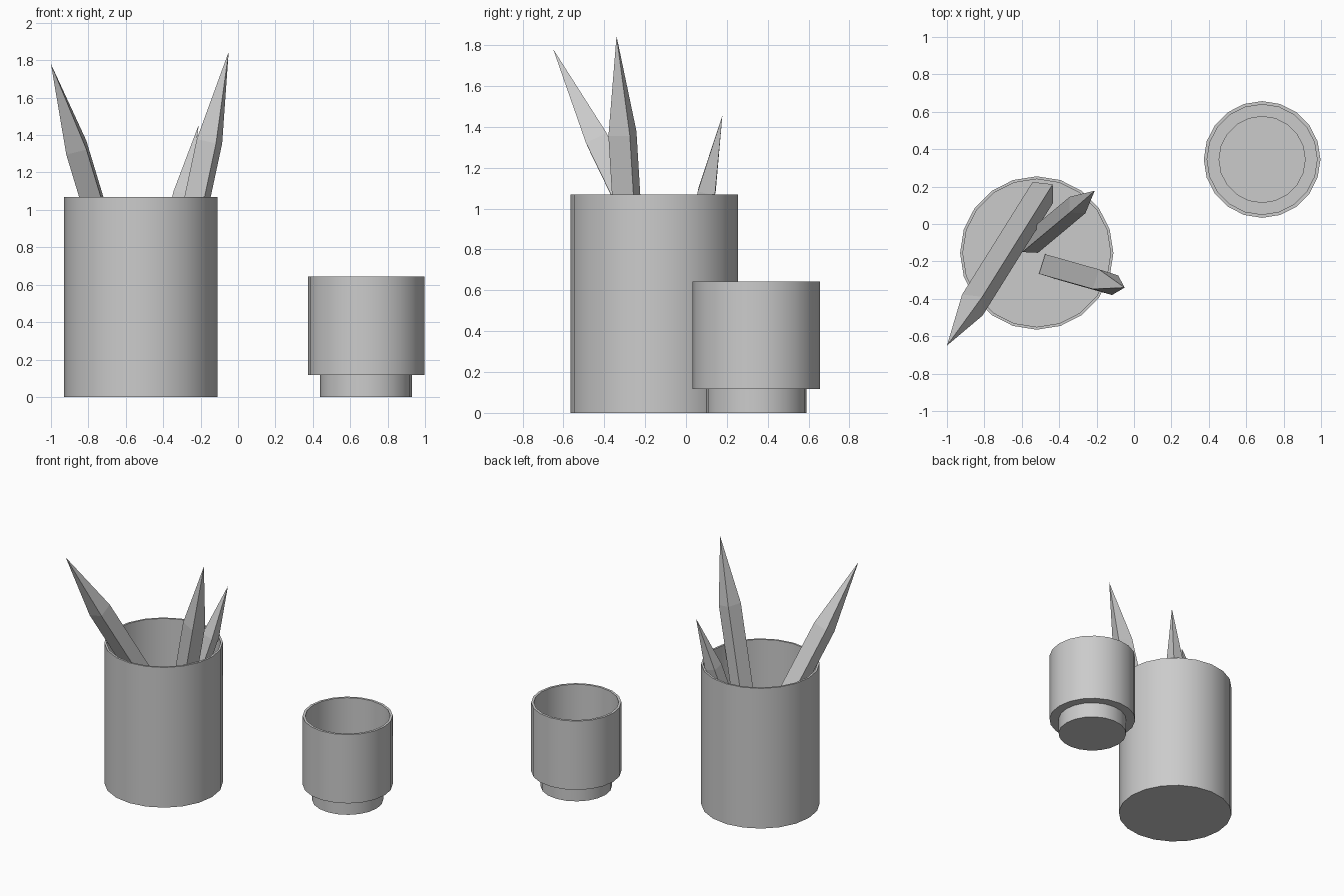
import bpy, math
from mathutils import Vector

if "Cube" in bpy.data.objects:
    bpy.data.objects.remove(bpy.data.objects["Cube"])

SIDES = 20


def make_object(name, verts, faces):
    mesh = bpy.data.meshes.new(name)
    mesh.from_pydata(verts, [], faces)
    mesh.update()
    obj = bpy.data.objects.new(name, mesh)
    bpy.context.collection.objects.link(obj)
    return obj


def lathe(name, centre, profile):
    """Turn (radius, z) points around z; both ends are closed with a flat disc."""
    verts, faces = [], []
    for r, z in profile:
        for i in range(SIDES):
            a = 2 * math.pi * i / SIDES
            verts.append((r * math.cos(a), r * math.sin(a), z))
    for k in range(len(profile) - 1):
        for i in range(SIDES):
            j = (i + 1) % SIDES
            faces.append((k * SIDES + i, k * SIDES + j,
                          (k + 1) * SIDES + j, (k + 1) * SIDES + i))
    faces.append(tuple(reversed(range(SIDES))))
    last = (len(profile) - 1) * SIDES
    faces.append(tuple(range(last, last + SIDES)))
    obj = make_object(name, verts, faces)
    obj.location = (centre[0], centre[1], 0)
    bpy.ops.object.select_all(action='DESELECT')
    obj.select_set(True)
    bpy.context.view_layer.objects.active = obj
    bpy.ops.object.shade_smooth_by_angle(angle=math.radians(30))
    return obj


def pencil(name, foot, tip, side_dir, half, tip_length):
    """Square bar from foot towards tip, ending in a four-sided point."""
    foot, tip = Vector(foot), Vector(tip)
    d = (tip - foot).normalized()
    u = Vector(side_dir)
    u = (u - d * u.dot(d)).normalized() * half
    v = d.cross(u)
    verts = []
    for base in (foot, tip - d * tip_length):
        verts += [base + u * a + v * b for a, b in ((-1, -1), (1, -1), (1, 1), (-1, 1))]
    verts.append(tip)
    faces = [(3, 2, 1, 0)]
    for i in range(4):
        j = (i + 1) % 4
        faces += [(i, j, j + 4, i + 4), (i + 4, j + 4, 8)]
    return make_object(name, verts, faces)


# Tall pencil holder, thin-walled
lathe("pencil_holder", (-0.52, -0.155),
      [(0.41, 0), (0.41, 1.07), (0.395, 1.07), (0.395, 0.015)])

# Small cup with a stepped foot, inside follows the outside
lathe("small_cup", (0.685, 0.345),
      [(0.246, 0), (0.246, 0.118), (0.312, 0.118), (0.312, 0.643),
       (0.294, 0.643), (0.294, 0.134), (0.23, 0.134), (0.23, 0.016)])

# Pencils leaning in the holder
pencil("left_pencil", (-0.488, 0.168, 0.09), (-1.0, -0.65, 1.78),
       (0.10, -0.011, 0.025), 0.056, 0.515)
pencil("right_pencil", (-0.44, -0.23, 0.025), (-0.05, -0.34, 1.845),
       (0.032, 0.102, 0), 0.055, 0.49)
pencil("short_pencil", (-0.555, -0.11, 0.06), (-0.21, 0.178, 1.455),
       (1, 0, 0), 0.043, 0.39)
